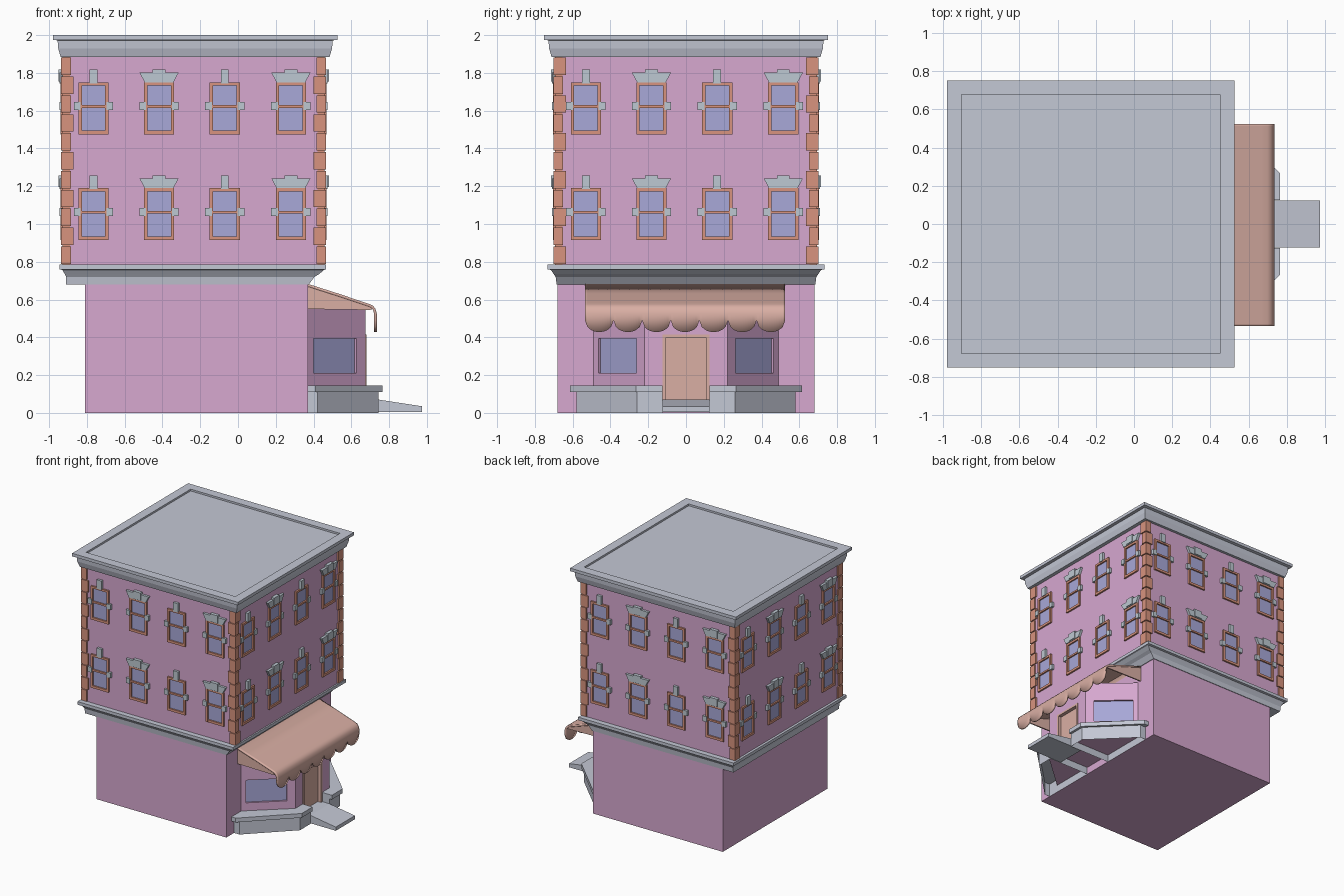
import bpy, bmesh, math
from mathutils import Matrix, Vector

if "Cube" in bpy.data.objects:
    bpy.data.objects.remove(bpy.data.objects["Cube"])

def mat(name, r, g, b):
    m = bpy.data.materials.new(name)
    m.diffuse_color = (*[((c / 255 + 0.055) / 1.055) ** 2.4 for c in (r, g, b)], 1)
    m.use_nodes = True
    m.node_tree.nodes["Principled BSDF"].inputs["Base Color"].default_value = m.diffuse_color
    return m

PINK = mat("pink wall", 215, 168, 208)
GREY = mat("grey stone", 196, 200, 213)
TRIM = mat("pale blue grey trim", 190, 201, 210)
BRICK = mat("orange brick", 216, 148, 126)
TAN = mat("tan awning", 218, 175, 164)
GLASS = mat("blue glass", 168, 168, 216)
CX, H = -0.235, 0.69          # centre and half width of the upper storeys

def finish(name, bm, m):
    bmesh.ops.recalc_face_normals(bm, faces=bm.faces)
    me = bpy.data.meshes.new(name)
    bm.to_mesh(me)
    bm.free()
    ob = bpy.data.objects.new(name, me)
    me.materials.append(m)
    bpy.context.collection.objects.link(ob)
    return ob

def prism(bm, pts, a, b, place=lambda p, q, d: (p, q, d), cap_a=True):
    """Extrude a 2D outline from a to b; place maps (p, q, depth) to xyz."""
    lo = [bm.verts.new(place(p, q, a)) for p, q in pts]
    hi = [bm.verts.new(place(p, q, b)) for p, q in pts]
    n = len(pts)
    for i in range(n):
        bm.faces.new((lo[i], lo[(i + 1) % n], hi[(i + 1) % n], hi[i]))
    bm.faces.new(hi)
    if cap_a:
        bm.faces.new(lo[::-1])

def rect(a, b, c, d):
    return [(a, c), (b, c), (b, d), (a, d)]

def loft(name, m, levels):
    """Stack rectangles (x0, x1, half depth, z)."""
    bm = bmesh.new()
    rings = [[bm.verts.new((x, y, z)) for x, y in rect(x0, x1, -h, h)]
             for x0, x1, h, z in levels]
    for r, s in zip(rings, rings[1:]):
        for i in range(4):
            bm.faces.new((r[i], r[(i + 1) % 4], s[(i + 1) % 4], s[i]))
    bm.faces.new(rings[0][::-1])
    bm.faces.new(rings[-1])
    return finish(name, bm, m)

# main masses and cornices
loft("ground_floor", PINK, [(-0.81, 0.37, 0.68, 0), (-0.81, 0.37, 0.68, 0.69)])
loft("upper_walls", PINK, [(CX - H, CX + H, H, 0.77), (CX - H, CX + H, H, 1.9)])
loft("lower_cornice", GREY, [
    (-0.91, 0.375, 0.685, 0.68), (-0.91, 0.405, 0.69, 0.72), (-0.917, 0.43, 0.7, 0.735),
    (-0.93, 0.455, 0.715, 0.757), (-0.945, 0.467, 0.733, 0.76), (-0.945, 0.467, 0.733, 0.785)])
loft("roof_cornice", GREY, [(-0.227 - h, -0.227 + h, h, z) for h, z in (
    (0.712, 1.885), (0.725, 1.93), (0.728, 1.972), (0.7525, 1.975), (0.7525, 2.0),
    (0.678, 2.0), (0.678, 1.985))])

# windows on four sides, each side a quarter turn of the front
frames, glass, trims = bmesh.new(), bmesh.new(), bmesh.new()
for k in range(4):
    rot = Matrix.Rotation(k * math.pi / 2, 3, 'Z')
    place = lambda u, z, d: rot @ Vector((u, -H - d, z)) + Vector((CX, 0, 0))
    for z in (0.915, 1.475):
        for i, u in enumerate((-0.53, -0.183, 0.165, 0.515)):
            def part(bm, u0, u1, z0, z1, d, d0=-0.01):
                prism(bm, rect(u + u0, u + u1, z + z0, z + z1), d0, d, place)
            part(glass, -0.07, 0.07, 0.01, 0.265, 0.002)
            for s in (0, 1):
                part(frames, -0.08 + s * 0.142, -0.062 + s * 0.142, 0, 0.275, 0.014)
                part(trims, -0.104 + s * 0.172, -0.068 + s * 0.172, 0.128, 0.17, 0.02)
            for z0, z1 in ((0, 0.02), (0.14, 0.154), (0.258, 0.275)):
                part(frames, -0.064, 0.064, z0, z1, 0.0135)
            if i % 2 == 0:                       # plain keystone
                part(trims, -0.021, 0.021, 0.27, 0.343, 0.02)
            else:                                # flared lintel with keystone
                prism(trims, [(u - 0.076, z + 0.275), (u + 0.076, z + 0.275),
                              (u + 0.104, z + 0.327), (u - 0.104, z + 0.327)], -0.01, 0.02, place)
                part(trims, -0.034, 0.034, 0.28, 0.343, 0.026)
finish("window_frames", frames, BRICK)
finish("window_glass", glass, GLASS)
finish("window_trims", trims, TRIM)

# corner quoins: slim core plus alternating blocks
bm = bmesh.new()
for sx in (-1, 1):
    for sy in (-1, 1):
        def corner(lx, ly, out, z0, z1):
            xs = sorted((CX + sx * (H + out), CX + sx * (H - lx)))
            ys = sorted((sy * (H + out), sy * (H - ly)))
            prism(bm, rect(*xs, *ys), z0, z1)
        corner(0.035, 0.035, 0.003, 0.785, 1.885)
        for i in range(11):
            lx, ly = (0.055, 0.04) if i % 2 else (0.04, 0.055)
            corner(lx, ly, 0.011, 0.789 + i * 0.1, 0.881 + i * 0.1)
finish("corner_quoins", bm, BRICK)

# shop bay with recessed door and windows
bm = bmesh.new()
prism(bm, [(0.36, -0.49), (0.37, -0.49), (0.675, -0.22), (0.675, 0.22), (0.37, 0.49), (0.36, 0.49)],
      0.06, 0.55)
bay = finish("shop_bay", bm, PINK)
ang = math.atan2(0.27, 0.305)
cut, shop_glass = bmesh.new(), bmesh.new()
for s in (-1, 1):
    def wall(p, q, d):
        """Along the slanted wall, height, outward."""
        return (0.5225 + p * math.cos(ang) + d * math.sin(ang),
                s * (0.355 - p * math.sin(ang) + d * math.cos(ang)), q)
    prism(cut, rect(-0.165, 0.14, 0.21, 0.395), -0.02, 0.03, wall)
    prism(shop_glass, rect(-0.165, 0.14, 0.21, 0.395), -0.022, -0.015, wall)
along_x = lambda p, q, d: (d, p, q)
prism(cut, rect(-0.122, 0.122, 0.05, 0.415), 0.645, 0.7, along_x)
cutter = finish("bay_cutter", cut, PINK)
cutter.hide_render = True
cutter.hide_viewport = True
mod = bay.modifiers.new("openings", 'BOOLEAN')
mod.operation = 'DIFFERENCE'
mod.solver = 'EXACT'
mod.object = cutter
finish("shop_windows", shop_glass, GLASS)
bm = bmesh.new()
prism(bm, rect(-0.123, 0.123, 0.05, 0.416), 0.64, 0.65, along_x)
for y in (-0.125, 0.107):
    prism(bm, rect(y, y + 0.018, 0.06, 0.416), 0.64, 0.679, along_x)
prism(bm, rect(-0.108, 0.108, 0.4, 0.4155), 0.64, 0.6785, along_x)
finish("shop_door", bm, TAN)

# stone plinth either side of the door, open underneath, with ledge
plinth, ledge = bmesh.new(), bmesh.new()
for s in (-1, 1):
    prism(plinth, [(x, s * y) for x, y in ((0.371, 0.58), (0.42, 0.58), (0.745, 0.26),
                                           (0.745, 0.125), (0.371, 0.125))], 0, 0.112, cap_a=False)
    prism(ledge, [(x, s * y) for x, y in ((0.371, 0.615), (0.41, 0.615), (0.765, 0.265),
                                          (0.765, 0.125), (0.371, 0.125))], 0.11, 0.145)
finish("plinth", plinth, GREY)
finish("plinth_ledge", ledge, GREY)

# entrance ramp
along_y = lambda p, q, d: (p, d, q)
bm = bmesh.new()
prism(bm, [(0.64, 0.07), (0.745, 0.07), (0.975, 0.035), (0.975, 0.005), (0.64, 0.005)],
      -0.124, 0.124, along_y)
finish("entrance_ramp", bm, GREY)

# awning sheet with scalloped edge
prof = [(0.37, 0.683), (0.53, 0.632), (0.67, 0.585), (0.70, 0.575), (0.716, 0.566),
        (0.728, 0.55), (0.735, 0.525), (0.735, None)]
bm = bmesh.new()
N, S = 7, 12
cols = []
for j in range(N * S + 1):
    t = (j % S) / S
    edge = 0.49 - 0.062 * math.sqrt(max(0, 1 - (2 * t - 1) ** 2))
    y = -0.535 + 1.06 * j / (N * S)
    cols.append([bm.verts.new((x, y, edge if z is None else z)) for x, z in prof])
for a, b in zip(cols, cols[1:]):
    for i in range(len(prof) - 1):
        bm.faces.new((a[i], a[i + 1], b[i + 1], b[i]))
awning = finish("awning", bm, TAN)
if awning.data.polygons[0].normal.z < 0:
    awning.data.flip_normals()
sol = awning.modifiers.new("thickness", 'SOLIDIFY')
sol.thickness = 0.014
sol.offset = -1
bpy.context.view_layer.objects.active = awning
awning.select_set(True)
bpy.ops.object.shade_smooth_by_angle(angle=math.radians(40))

# awning side panels
bm = bmesh.new()
for y in (-0.534, 0.514):
    prism(bm, [(0.37, 0.675), (0.70, 0.57), (0.718, 0.552), (0.70, 0.545), (0.37, 0.55)],
          y, y + 0.01, along_y)
finish("awning_sides", bm, TAN)
